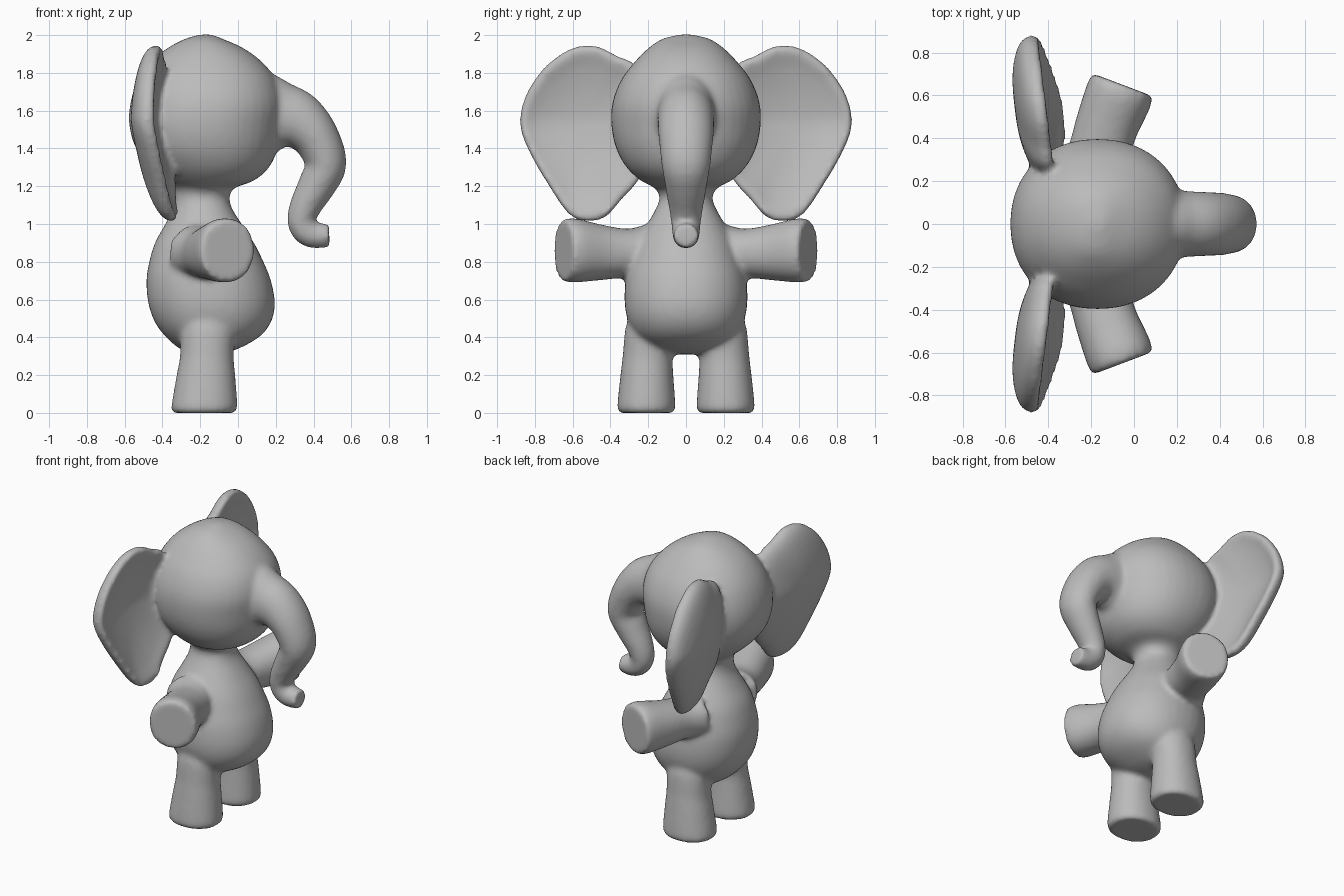
import bpy, bmesh, math
from mathutils import Vector

if "Cube" in bpy.data.objects:
    bpy.data.objects.remove(bpy.data.objects["Cube"])

X, Y, Z = Vector((1, 0, 0)), Vector((0, 1, 0)), Vector((0, 0, 1))


def smooth_path(rows, steps=4, closed=False):
    """Catmull-Rom interpolation of rows of numbers."""
    n = len(rows)
    pick = (lambda i: rows[i % n]) if closed else (lambda i: rows[max(0, min(n - 1, i))])
    out = []
    for i in range(n if closed else n - 1):
        for k in range(steps):
            t = k / steps
            out.append([b + t / 2 * (c - a + t * (2 * a - 5 * b + 4 * c - d + t * (3 * (b - c) + d - a)))
                        for a, b, c, d in zip(pick(i - 1), pick(i), pick(i + 1), pick(i + 2))])
    if not closed:
        out.append(list(rows[-1]))
    return out


def skin_rings(bm, rings):
    """Closed tube through rings of points, capped at both ends."""
    loops = [[bm.verts.new(p) for p in ring] for ring in rings]
    faces = [bm.faces.new(loops[0]), bm.faces.new(loops[-1])]
    for a, b in zip(loops, loops[1:]):
        for i in range(len(a)):
            j = (i + 1) % len(a)
            faces.append(bm.faces.new((a[i], a[j], b[j], b[i])))
    bmesh.ops.recalc_face_normals(bm, faces=faces)


def loft(bm, rows, side, axis=None, sides=40, power=2.15):
    """Rounded sections along a path; each row is x, y, z, radius, side radius."""
    rows = smooth_path(rows)
    pts = [Vector(r[:3]) for r in rows]
    rings = []
    for i, row in enumerate(rows):
        t = axis or (pts[min(i + 1, len(pts) - 1)] - pts[max(i - 1, 0)])
        u = t.cross(side).normalized()
        v = u.cross(t).normalized()
        ring = []
        for k in range(sides):
            a = math.tau * k / sides
            c, s = (math.copysign(abs(f) ** (2 / power), f) for f in (math.cos(a), math.sin(a)))
            ring.append(pts[i] + u * c * max(row[3], .005) + v * s * max(row[4], .005))
        rings.append(ring)
    skin_rings(bm, rings)


# Torso, neck and head: height, back x, front x, half width
BODY = [(.31, -.21, -.11, .04), (.335, -.30, -.01, .17), (.40, -.38, .11, .26),
        (.48, -.44, .175, .305), (.58, -.475, .195, .325), (.70, -.485, .175, .32),
        (.80, -.47, .135, .295), (.90, -.44, .085, .26), (1.0, -.385, .02, .205),
        (1.08, -.345, -.03, .16), (1.14, -.335, -.045, .14), (1.19, -.34, -.02, .165),
        (1.23, -.38, .085, .24), (1.3, -.46, .165, .315), (1.4, -.54, .21, .37),
        (1.52, -.575, .23, .395), (1.64, -.57, .24, .39), (1.76, -.53, .205, .345),
        (1.86, -.46, .125, .27), (1.93, -.375, .03, .20), (1.98, -.28, -.08, .125),
        (2.003, -.20, -.14, .03)]


def add_body(bm):
    loft(bm, [((b + f) / 2, 0, z, (f - b) / 2, w) for z, b, f, w in BODY], Y, Z)


# Trunk, curling forward at the tip
def add_trunk(bm):
    loft(bm, [(.06, 0, 1.58, .26, .19), (.15, 0, 1.58, .225, .17), (.23, 0, 1.57, .185, .155),
              (.32, 0, 1.545, .155, .15), (.41, 0, 1.46, .125, .145), (.465, 0, 1.32, .11, .13),
              (.42, 0, 1.21, .10, .112), (.36, 0, 1.1, .085, .093), (.335, 0, 1.02, .075, .08),
              (.36, 0, .965, .075, .075), (.41, 0, .94, .07, .07), (.483, 0, .94, .062, .065)],
         Y, power=2)


# Legs and arms, flat at the ends
def add_leg(bm, s):
    loft(bm, [(-.18, s * .21, 0, .162, .142), (-.178, s * .21, .03, .175, .154),
              (-.17, s * .207, .2, .155, .14), (-.165, s * .203, .3, .142, .132),
              (-.16, s * .19, .45, .14, .13), (-.16, s * .18, .55, .1, .1)], Y, Z)


def add_arm(bm, s):
    loft(bm, [(-.21, s * .2, .85, .17, .15), (-.17, s * .31, .845, .147, .13),
              (-.13, s * .45, .85, .147, .147), (-.075, s * .59, .86, .157, .17),
              (-.054, s * .65, .86, .15, .163)], Z, Vector((.354, s * .935, 0)))


# Ears: outline in y and z, and a dished section of scale and depth
EAR_OUTLINE = [(.25, 1.82), (.36, 1.89), (.48, 1.945), (.61, 1.93), (.75, 1.83), (.85, 1.68),
               (.88, 1.52), (.82, 1.36), (.72, 1.19), (.63, 1.06), (.55, 1.015), (.43, 1.03),
               (.34, 1.13), (.23, 1.27), (.2, 1.55)]
EAR_SECTION = [(.05, -.12), (.35, -.115), (.6, -.1), (.82, -.073), (.95, -.04), (1.0, 0),
               (.97, .03), (.9, .03), (.75, .008), (.5, -.015), (.25, -.027), (.05, -.03)]


def add_ear(bm, s):
    outline = smooth_path(EAR_OUTLINE, closed=True)
    rings = []
    for scale, depth in smooth_path(EAR_SECTION, 2):
        ring = []
        for y0, z0 in outline:
            y, z = .55 + (y0 - .55) * scale, 1.5 + (z0 - 1.5) * scale
            rim = -.44 - .12 * (y - .55) + .15 * max(0, 1.55 - z)
            ring.append(Vector((rim + depth, s * y, z)))
        rings.append(ring)
    skin_rings(bm, rings)


# Fuse all the parts into one soft skin
bm = bmesh.new()
add_body(bm)
add_trunk(bm)
for side in (1, -1):
    add_leg(bm, side)
    add_arm(bm, side)
    add_ear(bm, side)
mesh = bpy.data.meshes.new("elephant_skin")
bm.to_mesh(mesh)
bm.free()
elephant = bpy.data.objects.new("elephant_skin", mesh)
bpy.context.collection.objects.link(elephant)

remesh = elephant.modifiers.new("fuse", 'REMESH')
remesh.mode = 'VOXEL'
remesh.voxel_size = .016
remesh.use_smooth_shade = True
soften = elephant.modifiers.new("soften", 'SMOOTH')
soften.factor = .5
soften.iterations = 8

grey = bpy.data.materials.new("soft_grey")
grey.use_nodes = True
grey.diffuse_color = (.5, .5, .5, 1)
grey.node_tree.nodes["Principled BSDF"].inputs["Base Color"].default_value = (.5, .5, .5, 1)
mesh.materials.append(grey)
